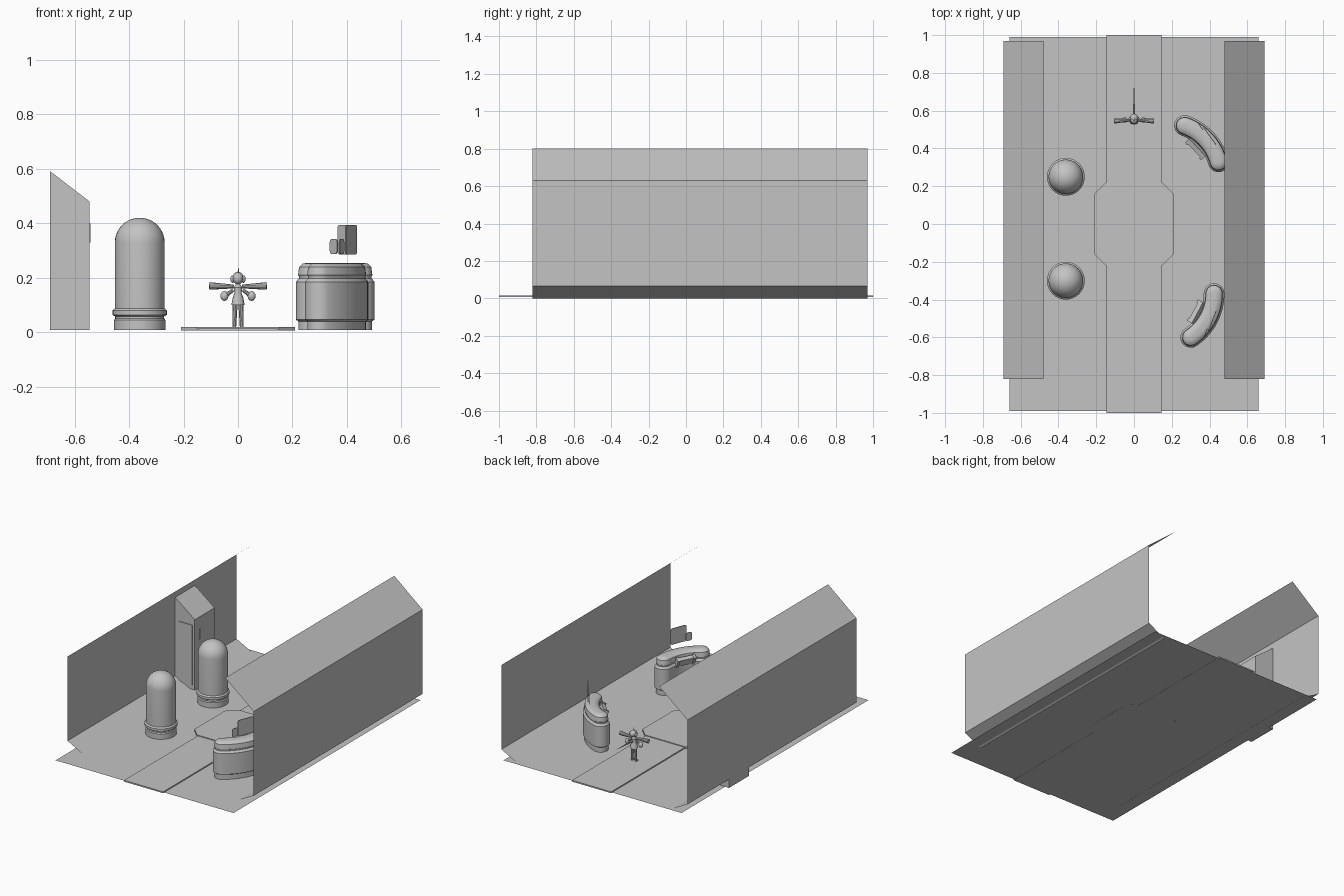
import bpy, bmesh, math
from mathutils import Matrix, Vector

cube = bpy.data.objects.get("Cube")
if cube:
    bpy.data.objects.remove(cube)

GREY = bpy.data.materials.new("plain_grey")
GREY.use_nodes = True
TONE = (0.55, 0.55, 0.55, 1)
GREY.diffuse_color = TONE
GREY.node_tree.nodes["Principled BSDF"].inputs["Base Color"].default_value = TONE


def finish(name, bm, smooth=False, matrix=None, normals=True):
    if normals:
        bmesh.ops.recalc_face_normals(bm, faces=bm.faces)
    mesh = bpy.data.meshes.new(name)
    bm.to_mesh(mesh)
    bm.free()
    mesh.materials.append(GREY)
    ob = bpy.data.objects.new(name, mesh)
    bpy.context.collection.objects.link(ob)
    if matrix:
        ob.matrix_world = matrix
    if smooth:
        bpy.ops.object.select_all(action='DESELECT')
        ob.select_set(True)
        bpy.context.view_layer.objects.active = ob
        bpy.ops.object.shade_smooth_by_angle(angle=math.radians(35))
    return ob


def loft(name, loops, smooth=False, matrix=None):
    """Skin a stack of equal-length point loops and cap both ends."""
    bm = bmesh.new()
    rings = [[bm.verts.new(p) for p in loop] for loop in loops]
    n = len(rings[0])
    for a, b in zip(rings, rings[1:]):
        for i in range(n):
            j = (i + 1) % n
            bm.faces.new((a[i], a[j], b[j], b[i]))
    bm.faces.new(rings[0][::-1])
    bm.faces.new(rings[-1])
    return finish(name, bm, smooth, matrix)


def prism(name, outline, z0, z1, matrix=None):
    return loft(name, [[(x, y, z) for x, y in outline] for z in (z0, z1)], matrix=matrix)


def box(name, lo, hi, matrix=None):
    outline = [(lo[0], lo[1]), (hi[0], lo[1]), (hi[0], hi[1]), (lo[0], hi[1])]
    return prism(name, outline, lo[2], hi[2], matrix)


def turned(name, profile, centre, sides=32):
    """Solid of revolution from (radius, height) pairs."""
    ring = [2 * math.pi * i / sides for i in range(sides)]
    loops = [[(r * math.cos(a), r * math.sin(a), z) for a in ring] for r, z in profile]
    return loft(name, loops, True, Matrix.Translation(centre))


def limb(name, start, end, r0, r1, sides=10):
    """Tapered round limb between two points."""
    a, b = Vector(start), Vector(end)
    bm = bmesh.new()
    bmesh.ops.create_cone(bm, cap_ends=True, segments=sides, radius1=r0, radius2=r1,
                          depth=(b - a).length)
    turn = (b - a).to_track_quat('Z', 'Y').to_matrix().to_4x4()
    return finish(name, bm, True, Matrix.Translation((a + b) / 2) @ turn)


def ball(name, centre, size):
    bm = bmesh.new()
    bmesh.ops.create_uvsphere(bm, u_segments=14, v_segments=10, radius=1)
    return finish(name, bm, True, Matrix.Translation(centre) @ Matrix.Diagonal((*size, 1)))


# Floor sheet, walkway and centre platform
FLOOR = 0.007
bm = bmesh.new()
bm.faces.new([bm.verts.new((x, y, FLOOR)) for x, y in
              ((-0.66, -0.99), (0.66, -0.99), (0.66, 0.99), (-0.66, 0.99))])
finish("floor", bm, normals=False)
box("walkway", (-0.145, -1, 0.006), (0.145, 1, 0.015))
octagon = [(0.21, -0.16), (0.21, 0.16), (0.15, 0.22), (-0.15, 0.22),
           (-0.21, 0.16), (-0.21, -0.16), (-0.15, -0.22), (0.15, -0.22)]
prism("platform", octagon, 0.006, 0.02)

# Thin side walls folded in at the top and bottom
WALL = [(0.565, 0), (0.69, 0.065), (0.69, 0.63), (0.48, 0.8)]
for side, label in ((1, "left"), (-1, "right")):
    bm = bmesh.new()
    rows = [[bm.verts.new((side * x, y, z)) for x, z in WALL] for y in (-0.82, 0.97)]
    for i in range(len(WALL) - 1):
        quad = [rows[0][i], rows[1][i], rows[1][i + 1], rows[0][i + 1]]
        bm.faces.new(quad if side < 0 else quad[::-1])
    bmesh.ops.recalc_face_normals(bm, faces=bm.faces)
    if (bm.faces[:][1].normal.x > 0) != (side > 0):
        bmesh.ops.reverse_faces(bm, faces=bm.faces)
    finish(label + "_wall", bm, normals=False)

# Tall locker with a sloping top
section = [(-0.691, 0.008), (-0.545, 0.008), (-0.545, 0.48), (-0.691, 0.592)]
loft("locker", [[(x, y, z) for x, z in section] for y in (0.32, 0.53)])
box("locker_side_panel", (-0.66, 0.315, 0.04), (-0.56, 0.32, 0.44))
box("locker_handle", (-0.546, 0.37, 0.33), (-0.541, 0.38, 0.4))

# Two domed capsules
capsule = [(0.095, 0.008), (0.095, 0.044), (0.09, 0.05), (0.09, 0.058), (0.1, 0.064),
           (0.1, 0.08), (0.0915, 0.088), (0.0915, 0.329)]
for i in range(1, 11):
    a = math.radians(8.8 * i)
    capsule.append((0.0915 * math.cos(a), 0.329 + 0.0915 * math.sin(a)))
for y, label in ((0.25, "back"), (-0.3, "front")):
    turned(label + "_capsule", capsule, (-0.361, y, 0))


# Curved consoles: local +x is the convex side
def kidney(half, z, radius=0.28, spread=math.radians(28), steps=14):
    pts = []
    mid = radius * math.cos(spread)

    def arc(r, a0, a1, n, cx, cy):
        for i in range(n):
            a = a0 + (a1 - a0) * i / (n - 1)
            pts.append((cx + r * math.cos(a), cy + r * math.sin(a), z))

    ex, ey = radius * math.cos(spread) - mid, radius * math.sin(spread)
    arc(radius + half, -spread, spread, steps, -mid, 0)
    arc(half, spread + 0.3, spread + math.pi - 0.3, 7, ex, ey)
    arc(radius - half, spread, -spread, steps, -mid, 0)
    arc(half, math.pi - spread + 0.3, 2 * math.pi - spread - 0.3, 7, ex, -ey)
    return pts


def rounded_plate(name, width, height, matrix):
    """Thin upright screen with rounded corners, facing local x."""
    loops = []
    for x in (-0.002, 0.002):
        loop = []
        for k in range(4):
            sy, sz = ((1, 1), (-1, 1), (-1, -1), (1, -1))[k]
            for i in range(5):
                a = math.radians(90 * k + 22.5 * i)
                loop.append((x, sy * (width / 2 - 0.012) + 0.012 * math.cos(a),
                             sz * (height / 2 - 0.012) + 0.012 * math.sin(a)))
        loops.append(loop)
    loft(name, loops, matrix=matrix)


LEVELS = [(0.046, 0.008), (0.046, 0.04), (0.055, 0.046), (0.055, 0.185), (0.044, 0.198),
          (0.044, 0.205), (0.047, 0.21), (0.043, 0.24), (0.03, 0.252), (0.012, 0.255)]
for label, x, y, angle, flip in (("back", 0.357, 0.425, 43, 1), ("front", 0.362, -0.484, -28, -1)):
    place = Matrix.Translation((x, y, 0)) @ Matrix.Rotation(math.radians(angle), 4, 'Z')
    loft(label + "_console", [kidney(h, z) for h, z in LEVELS], True, place)
    # Sloping control panel on the concave side, with a raised frame
    tilt = place @ Matrix.Translation((-0.03, 0, 0.205)) @ Matrix.Rotation(math.radians(-25), 4, 'Y')
    box(label + "_control_panel", (-0.014, -0.055, -0.025), (0.012, 0.055, 0.025), tilt)
    for s in (-1, 1):
        box(label + "_panel_end", (-0.02, s * 0.055 - 0.008, -0.03),
            (0.014, s * 0.055 + 0.008, 0.03), tilt)
    # Floating screens
    lean = place @ Matrix.Translation((0.06, 0, 0.34)) @ Matrix.Rotation(math.radians(-7 * flip), 4, 'Z')
    rounded_plate(label + "_screen", 0.115, 0.108, lean)
    rounded_plate(label + "_small_screen", 0.045, 0.055,
                  lean @ Matrix.Translation((-0.01, -0.07 * flip * -1, -0.025)))

# Small standing figure with spread sleeves and a thin tail
FY = 0.55
for s, label in ((1, "left"), (-1, "right")):
    limb(label + "_leg", (s * 0.014, FY, 0.014), (s * 0.011, FY, 0.11), 0.007, 0.01)
    ball(label + "_foot", (s * 0.014, FY - 0.006, 0.015), (0.008, 0.014, 0.008))
    limb(label + "_sleeve", (s * 0.015, FY, 0.168), (s * 0.105, FY - 0.005, 0.17), 0.007, 0.014)
    limb(label + "_lower_arm", (s * 0.018, FY, 0.155), (s * 0.045, FY, 0.135), 0.006, 0.008)
    ball(label + "_bundle", (s * 0.05, FY, 0.133), (0.015, 0.014, 0.018))
    ball(label + "_hair_bunch", (s * 0.02, FY + 0.008, 0.195), (0.008, 0.01, 0.014))
turned("skirt", [(0.024, 0.1), (0.02, 0.125), (0.013, 0.145), (0.016, 0.165), (0.006, 0.178)],
       (0, FY, 0), 14)
ball("head", (0, FY, 0.197), (0.019, 0.021, 0.022))
ball("hair", (0, FY + 0.012, 0.2), (0.021, 0.022, 0.022))
limb("hair_tuft", (0, FY, 0.21), (0.002, FY, 0.234), 0.004, 0.001, 6)
limb("tail", (0, FY + 0.02, 0.15), (0, FY + 0.185, 0.16), 0.007, 0.001, 6)
